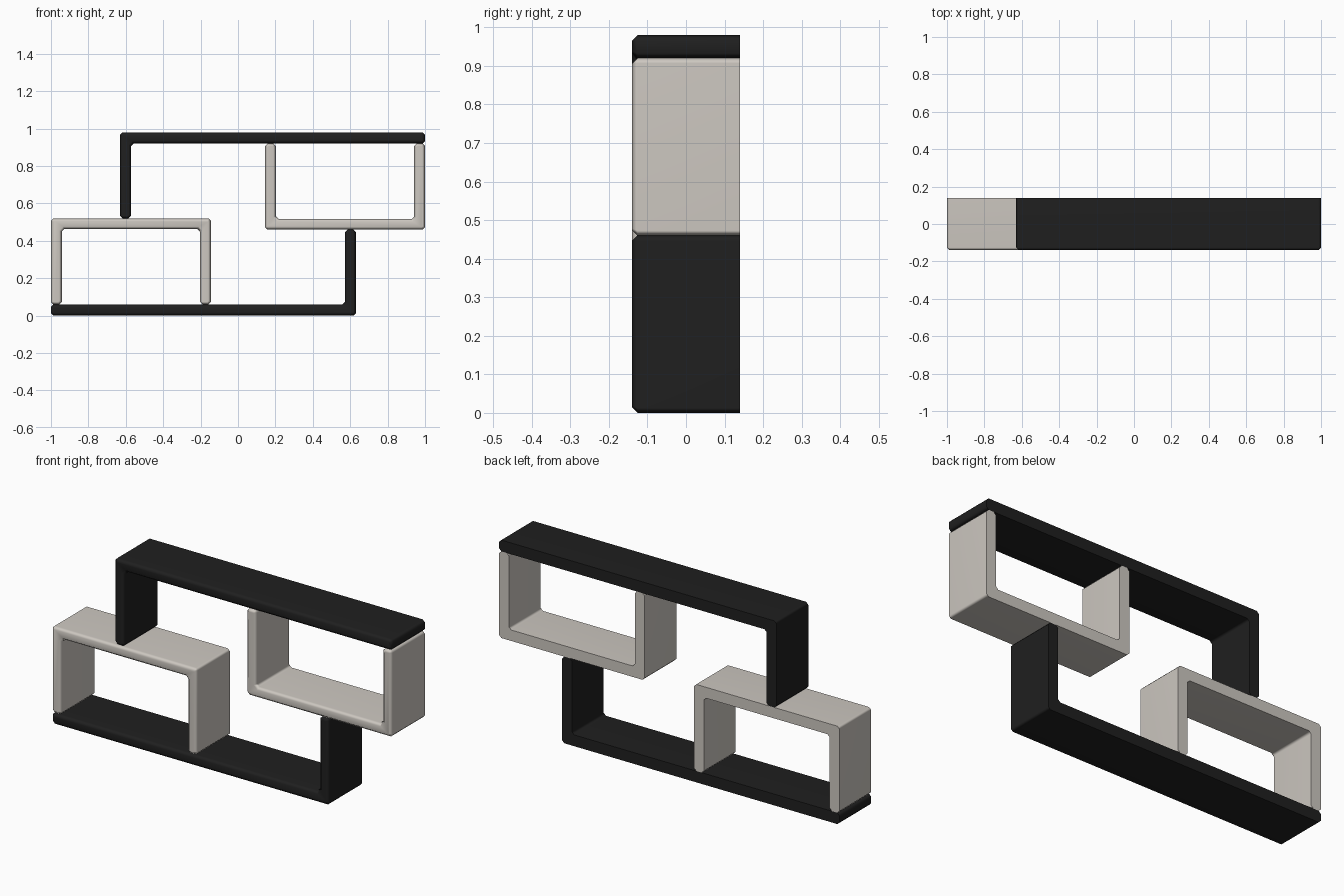
import bpy, bmesh, math
from mathutils import Vector

if "Cube" in bpy.data.objects:
    bpy.data.objects.remove(bpy.data.objects["Cube"])

T = 0.058      # board thickness
D = 0.14       # half depth
H = 0.98       # total height


def material(name, rgb):
    m = bpy.data.materials.new(name)
    m.diffuse_color = (*rgb, 1)
    m.use_nodes = True
    m.node_tree.nodes["Principled BSDF"].inputs["Base Color"].default_value = m.diffuse_color
    return m


black = material("black", (0.014, 0.014, 0.014))
cream = material("warm_white", (0.61, 0.575, 0.53))


def ease_corners(pts, r):
    """Replace each right-angle corner of the outline by a small chamfer."""
    out = []
    for i, p in enumerate(pts):
        p = Vector(p)
        a = (Vector(pts[i - 1]) - p).normalized()
        b = (Vector(pts[(i + 1) % len(pts)]) - p).normalized()
        out += [p + a * r, p + b * r]
    return out


def board(name, outline, mat, turned):
    # turned = half turn around the depth axis through the centre
    if turned:
        outline = [(-x, H - z) for x, z in outline]
    bm = bmesh.new()
    back = bm.faces.new([bm.verts.new((x, D, z))
                         for x, z in ease_corners(outline, 0.013)])
    ext = bmesh.ops.extrude_face_region(bm, geom=[back], use_keep_orig=True)
    front = [v for v in ext["geom"] if isinstance(v, bmesh.types.BMVert)]
    for v in front:
        v.co.y = -D
    bmesh.ops.recalc_face_normals(bm, faces=bm.faces)
    # eased front edges, sharp back edges
    rim = [e for e in bm.edges if all(v.co.y < 0 for v in e.verts)]
    bmesh.ops.bevel(bm, geom=rim, offset=0.014, segments=1, affect='EDGES')
    bmesh.ops.recalc_face_normals(bm, faces=bm.faces)
    me = bpy.data.meshes.new(name)
    bm.to_mesh(me)
    bm.free()
    me.materials.append(mat)
    ob = bpy.data.objects.new(name, me)
    bpy.context.collection.objects.link(ob)
    bpy.ops.object.select_all(action='DESELECT')
    ob.select_set(True)
    bpy.context.view_layer.objects.active = ob
    bpy.ops.object.shade_smooth_by_angle(angle=math.radians(50))
    wn = ob.modifiers.new("flat_shading", 'WEIGHTED_NORMAL')
    wn.keep_sharp = True


# L-shaped long shelf with one upright
L = [(-1, 0), (0.63, 0), (0.63, 0.46), (0.63 - T, 0.46), (0.63 - T, 0.06), (-1, 0.06)]
# U-shaped box, open side down
x0, x1, z0, z1 = -1, -0.145, 0.06, 0.52
U = [(x0, z0), (x0 + T, z0), (x0 + T, z1 - T), (x1 - T, z1 - T),
     (x1 - T, z0), (x1, z0), (x1, z1), (x0, z1)]

for prefix, turned in (("lower", False), ("upper", True)):
    board(prefix + "_long_shelf", L, black, turned)
    board(prefix + "_box_shelf", U, cream, turned)
